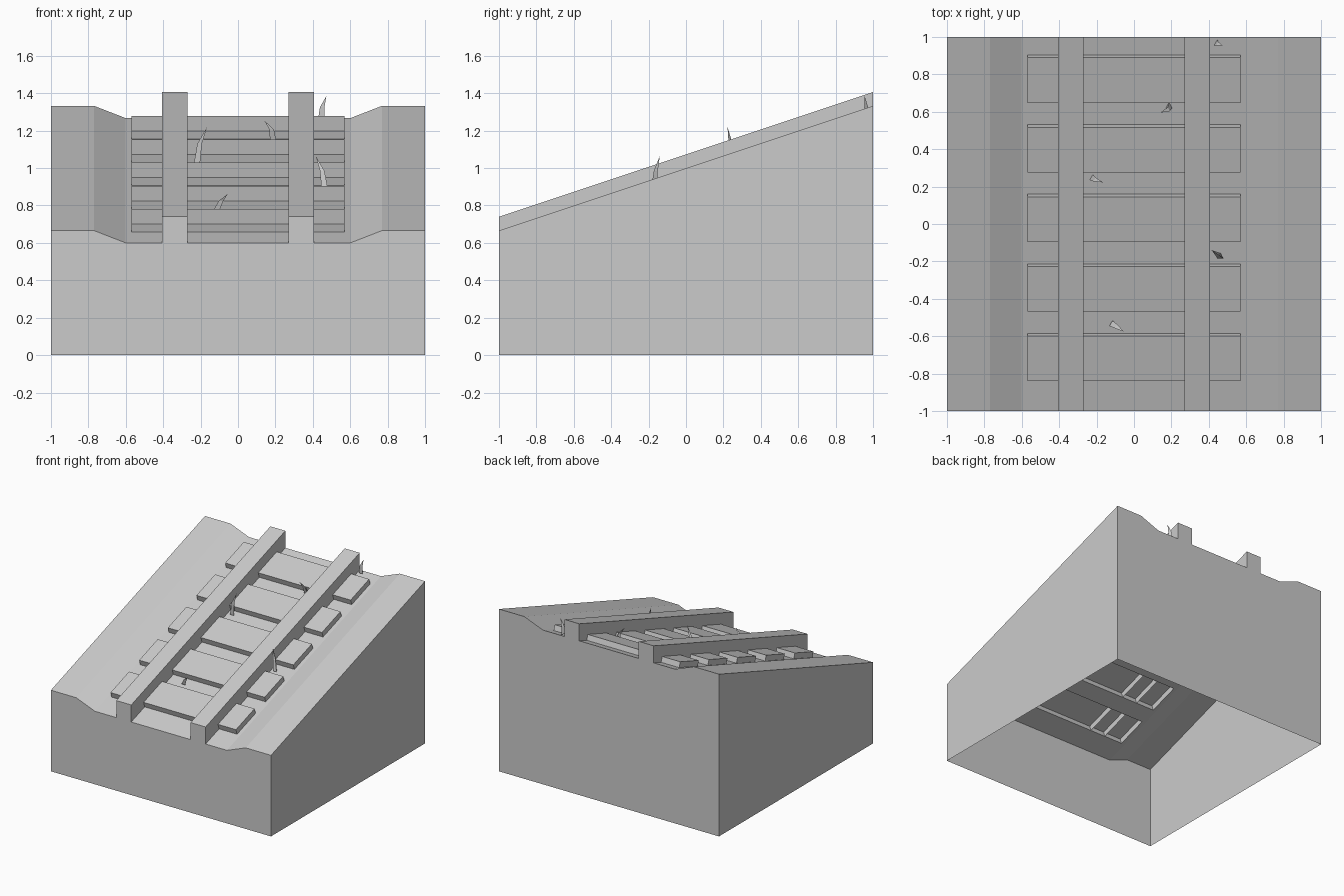
import bpy, bmesh
from mathutils import Vector, Matrix

if "Cube" in bpy.data.objects:
    bpy.data.objects.remove(bpy.data.objects["Cube"])

GREY = (0.6, 0.6, 0.6, 1)
mat = bpy.data.materials.new("plain grey")
mat.use_nodes = True
mat.diffuse_color = GREY
mat.node_tree.nodes["Principled BSDF"].inputs["Base Color"].default_value = GREY

SLOPE = 1 / 3
UP = Vector((0, -SLOPE, 1)).normalized()      # normal of the incline
TIE_HALF, TIE_LEN, TIE_H = 0.57, 0.241, 0.045
TIE_Y = [-0.826 + 0.372 * i for i in range(5)]


def bed(y):
    return 0.6 + SLOPE * (y + 1)


def finish(bm, name, flip=True):
    if flip:
        bmesh.ops.recalc_face_normals(bm, faces=bm.faces)
    mesh = bpy.data.meshes.new(name)
    bm.to_mesh(mesh)
    bm.free()
    mesh.materials.append(mat)
    obj = bpy.data.objects.new(name, mesh)
    bpy.context.collection.objects.link(obj)
    return obj


def face(bm, points):
    return bm.faces.new([bm.verts.new(p) for p in points])


# Sloping ground with raised banks and open slots under the ties
half = [(TIE_HALF, 0), (0.6, 0), (0.77, 0.066), (1, 0.066)]
profile = [(-x, h) for x, h in reversed(half)] + half
rows = [-1] + [y for t in TIE_Y for y in (t, t + TIE_LEN)] + [1]
bm = bmesh.new()
for r, (y0, y1) in enumerate(zip(rows, rows[1:])):
    for (xa, ha), (xb, hb) in zip(profile, profile[1:]):
        if r % 2 == 0 or xa != -TIE_HALF:
            face(bm, [(xa, y0, bed(y0) + ha), (xb, y0, bed(y0) + hb),
                      (xb, y1, bed(y1) + hb), (xa, y1, bed(y1) + ha)])
bmesh.ops.remove_doubles(bm, verts=bm.verts, dist=0.0001)
finish(bm, "ground", flip=False)

# Side, front and back walls, open underneath
bm = bmesh.new()
for s in (-1, 1):
    top = [(x, s, bed(s) + h) for x, h in profile]
    wall = [(-1, s, 0), (1, s, 0)] + top[::-1]
    face(bm, wall if s < 0 else wall[::-1])
    side = [(s, -1, 0), (s, 1, 0), (s, 1, bed(1) + 0.066), (s, -1, bed(-1) + 0.066)]
    face(bm, side if s > 0 else side[::-1])
finish(bm, "outer_walls", flip=False)


def open_box(name, x0, x1, y0, y1, offset):
    """Cover lying on the slope, without a bottom."""
    bm = bmesh.new()
    base = face(bm, [(x0, y0, bed(y0)), (x1, y0, bed(y0)),
                     (x1, y1, bed(y1)), (x0, y1, bed(y1))])
    top = bmesh.ops.extrude_face_region(bm, geom=[base])["geom"]
    bmesh.ops.translate(bm, vec=offset, verts=[v for v in top if isinstance(v, bmesh.types.BMVert)])
    bmesh.ops.recalc_face_normals(bm, faces=bm.faces)
    low = [f for f in bm.faces if f.normal.z < -0.5]
    bmesh.ops.delete(bm, geom=low, context="FACES_ONLY")
    return finish(bm, name, flip=False)


# Cross ties
for i, y in enumerate(TIE_Y):
    open_box(f"tie_{i + 1}", -TIE_HALF, TIE_HALF, y, y + TIE_LEN, UP * TIE_H)

# Rails
for name, x in (("rail_right", -0.338), ("rail_left", 0.338)):
    open_box(name, x - 0.068, x + 0.068, -1, 1, Vector((0, 0, 0.14)))


# Bent grass blades: base, middle and tip
blades = [
    [(-0.115, -0.535, 0.775), (-0.09, -0.55, 0.825), (-0.055, -0.575, 0.862)],
    [(-0.22, 0.245, 1.02), (-0.205, 0.235, 1.13), (-0.165, 0.222, 1.22)],
    [(0.187, 0.63, 1.15), (0.18, 0.61, 1.205), (0.14, 0.595, 1.255)],
    [(0.462, -0.175, 0.90), (0.45, -0.165, 0.985), (0.415, -0.14, 1.065)],
    [(0.445, 0.965, 1.265), (0.45, 0.96, 1.325), (0.472, 0.955, 1.385)],
]
for i, (base, mid, tip) in enumerate(blades):
    bm = bmesh.new()
    rings = []
    for centre, radius in ((base, 0.019), (mid, 0.014)):
        rings.append(bmesh.ops.create_circle(
            bm, segments=3, radius=radius, matrix=Matrix.Translation(centre))["verts"])
    end = bm.verts.new(tip)
    for k in range(3):
        n = (k + 1) % 3
        bm.faces.new((rings[0][k], rings[0][n], rings[1][n], rings[1][k]))
        bm.faces.new((rings[1][k], rings[1][n], end))
    bm.faces.new(rings[0])
    finish(bm, f"grass_blade_{i + 1}")
